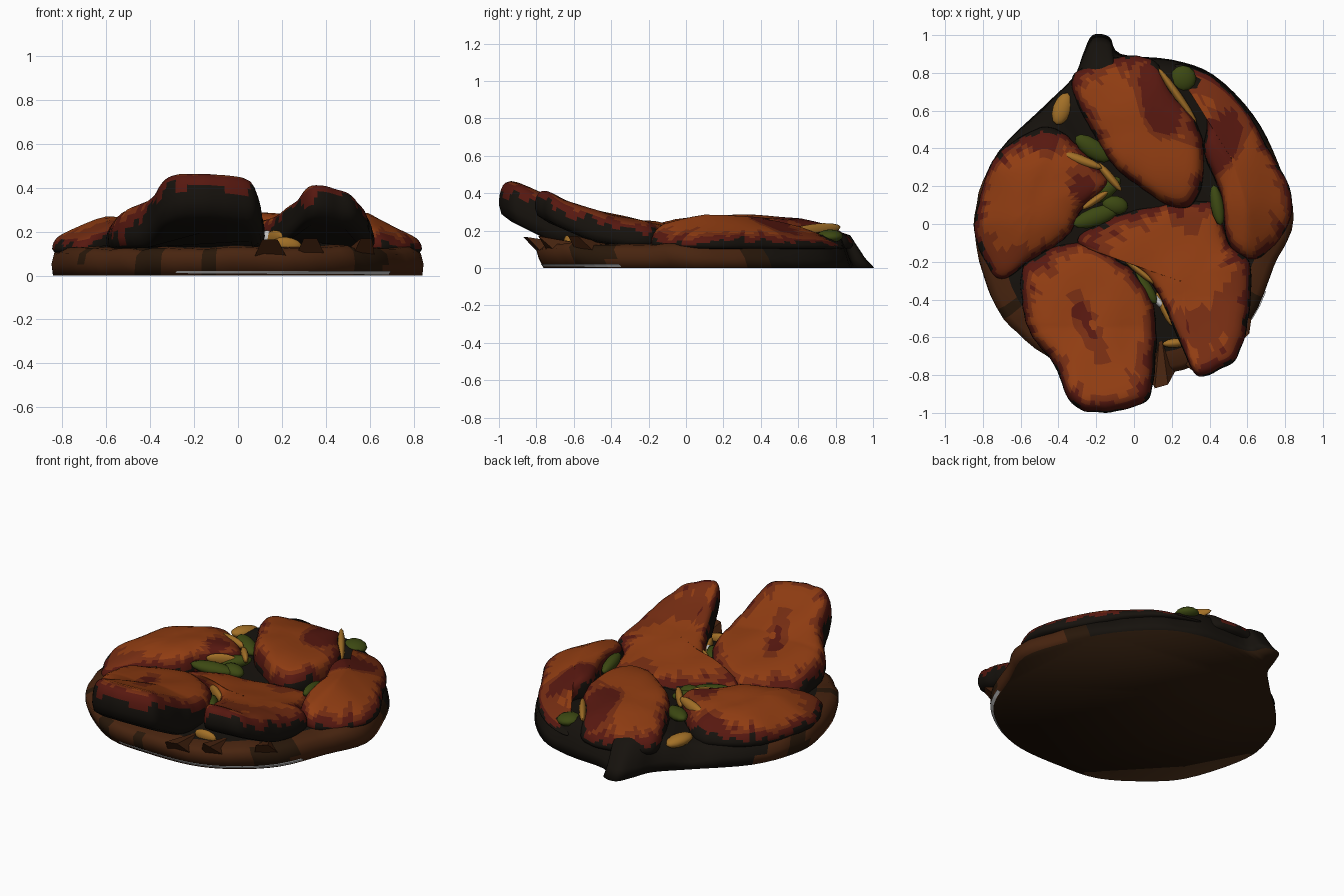
import bpy, bmesh, math
from mathutils import Vector, noise

if "Cube" in bpy.data.objects:
    bpy.data.objects.remove(bpy.data.objects["Cube"])


def mat(name, rgb):
    m = bpy.data.materials.new(name)
    m.diffuse_color = (*rgb, 1)
    m.use_nodes = True
    m.node_tree.nodes["Principled BSDF"].inputs["Base Color"].default_value = m.diffuse_color
    return m


GLAZE = mat("orange glaze", (0.28, 0.046, 0.006))
DEEP = mat("deep orange glaze", (0.18, 0.026, 0.006))
RED = mat("dark red glaze", (0.095, 0.009, 0.005))
CHAR = mat("char", (0.008, 0.006, 0.004))
BROWN = mat("brown sauce", (0.065, 0.018, 0.005))
UNDER = mat("dark brown", (0.022, 0.009, 0.003))
GREEN = mat("green pepper", (0.045, 0.065, 0.006))
YELLOW = mat("yellow strip", (0.36, 0.16, 0.02))
WHITE = mat("plate white", (0.55, 0.55, 0.55))


def finish(name, bm, mats, smooth=True):
    bmesh.ops.recalc_face_normals(bm, faces=bm.faces)
    for f in bm.faces:
        f.smooth = smooth
    me = bpy.data.meshes.new(name)
    bm.to_mesh(me)
    bm.free()
    for m in mats:
        me.materials.append(m)
    ob = bpy.data.objects.new(name, me)
    bpy.context.collection.objects.link(ob)
    return ob


def spline(pts, k):
    # closed Catmull-Rom through the outline points
    out, n = [], len(pts)
    for i in range(n):
        a, b, c, d = (Vector(pts[(i + j) % n]) for j in (-1, 0, 1, 2))
        for s in range(k):
            t = s / k
            out.append(0.5 * (2 * b + (c - a) * t + (2 * a - 5 * b + 4 * c - d) * t * t
                              + (3 * b - a - 3 * c + d) * t ** 3))
    return out


def lerp_table(table, v):
    if v <= table[0][0]:
        return table[0][1]
    for (a, p), (b, q) in zip(table, table[1:]):
        if v <= b:
            return p + (q - p) * (v - a) / (b - a)
    return table[-1][1]


def loft(bm, rings):
    # bridges rings, returns vertices and the faces per band
    vs = [[bm.verts.new(p) for p in r] for r in rings]
    n = len(vs[0])
    bands = [[bm.faces.new((a[i], a[(i + 1) % n], b[(i + 1) % n], b[i])) for i in range(n)]
             for a, b in zip(vs, vs[1:])]
    return vs, bands


# (scale, share of height) from underside to crown
PROFILE = [(0.85, 0), (0.97, 0.06), (1, 0.25), (0.995, 0.42), (0.98, 0.57), (0.955, 0.7), (0.92, 0.8),
           (0.87, 0.88), (0.8, 0.93), (0.7, 0.965), (0.58, 0.985), (0.45, 1), (0.3, 1.01),
           (0.16, 1.015), (0.06, 1.015)]


def chunk(name, pts, top, low, droop=0.0, k=7):
    # droop lowers the crown towards the rim of the whole pile
    line = spline(pts, k)
    c = sum(line, Vector((0, 0))) / len(line)
    rings = []
    for s, h in PROFILE:
        ring = []
        for p in line:
            ang = math.atan2(p.y - c.y, p.x - c.x)
            rib = noise.noise((math.cos(ang) * 6 + c.x * 9, math.sin(ang) * 6, s))
            q = c + (p - c) * s * (1 + 0.02 * rib * s)
            lump = noise.noise((q.x * 5, q.y * 4, c.x * 8)) * 0.018 * min(1, h * 1.5)
            zb, zt = lerp_table(low, q.y), lerp_table(top, q.y)
            zt -= droop * max(0, q.length - 0.6)
            ring.append((q.x, q.y, zb + max(.03, zt - zb) * h + lump))
        rings.append(ring)
    bm = bmesh.new()
    vs, bands = loft(bm, rings)
    bm.faces.new(vs[0]).material_index = 3
    bm.faces.new(vs[-1])
    # streaked colour: char at the rim, then red, then orange with dark patches
    for i, band in enumerate(bands):
        for f in band:
            m = f.calc_center_median()
            ang = math.atan2(m.y - c.y, m.x - c.x)
            streak = noise.noise((math.cos(ang) * 7, math.sin(ang) * 7, c.x * 10))
            patch = noise.noise((m.x * 4, m.y * 3 + 7, c.x * 10))
            v = i + 3.4 * streak + 3.2 * patch
            f.material_index = 3 if v < 3 else 2 if v < 5.6 else 1 if v < 7.2 else 0
            if i > 5 and patch < -0.22:
                f.material_index = 1 if patch > -0.33 else 2
    return finish(name, bm, [GLAZE, DEEP, RED, CHAR])


flat = [(-1, 0.1), (1, 0.1)]
chunk("front_left_piece",
      [(-.59, -.24), (-.45, -.13), (-.25, -.1), (-.1, -.18), (.03, -.28), (.1, -.42), (.12, -.62),
       (.1, -.85), (.05, -.95), (-.15, -1), (-.33, -.95), (-.42, -.75), (-.55, -.58), (-.59, -.42)],
      [(-1, .52), (-.8, .42), (-.55, .315), (-.3, .27), (-.1, .23)],
      [(-1, .28), (-.7, .13), (-.4, .11)])
chunk("front_right_piece",
      [(-.3, -.1), (-.13, .03), (.13, .1), (.42, .11), (.5, -.1), (.61, -.2), (.61, -.48), (.55, -.7),
       (.45, -.77), (.33, -.8), (.23, -.6), (.11, -.34), (-.04, -.2)],
      [(-.8, .48), (-.65, .37), (-.4, .28), (-.15, .24), (.1, .19)],
      [(-.8, .27), (-.5, .14), (-.3, .11)])
chunk("back_centre_piece",
      [(-.33, .72), (-.27, .83), (-.05, .89), (.11, .86), (.21, .7), (.34, .52), (.37, .3),
       (.33, .13), (.22, .08), (.04, .19), (-.11, .31), (-.23, .5)],
      [(.08, .29), (.5, .27), (.75, .25), (.9, .22)], flat, 0.12)
chunk("right_piece",
      [(.22, .84), (.4, .79), (.58, .62), (.71, .4), (.82, .2), (.83, .03), (.71, -.15),
       (.58, -.18), (.49, -.08), (.46, .15), (.37, .38), (.385, .55), (.3, .7)],
      [(-.2, .25), (.1, .275), (.5, .275), (.85, .25)], flat, 0.42)
chunk("left_piece",
      [(-.7, -.29), (-.55, -.2), (-.35, -.06), (-.28, .07), (-.14, .2), (-.16, .28), (-.28, .4),
       (-.4, .5), (-.52, .5), (-.73, .36), (-.82, .12), (-.845, -.03), (-.79, -.2)],
      [(-.3, .23), (0, .27), (.3, .27), (.5, .22)], flat, 0.35)

# sauce base: flares out at the front, leans in and rises at the back
outline = spline([(-.22, 1), (-.13, .99), (-.07, .9), (.2, .87), (.42, .79), (.63, .58), (.76, .33),
                  (.84, .05), (.74, -.2), (.62, -.48), (.42, -.66), (.2, -.75), (-.1, -.76),
                  (-.35, -.73), (-.58, -.58), (-.73, -.41), (-.83, -.1), (-.83, .12),
                  (-.72, .38), (-.47, .63), (-.32, .78), (-.27, .9)], 4)
rings = []
for s, z, shift in [(1, 0, 0), (1.005, .05, -.02), (.99, .1, -.045), (.94, .125, -.05),
                    (.85, .13, -.04), (.5, .15, 0)]:
    ring = []
    for p in outline:
        n = noise.noise((p.x * 7, p.y * 7, 3))
        # the back tab leans in as it rises and stays low at its tip
        tab = max(0, p.length - .9) if p.y > .85 else 0
        back = max(0, min(.9, p.y) - .55) * .2 if z > .05 and s > .8 else 0
        t = s + (.015 * n if z else 0) - tab * z * 6
        ring.append((max(-.85, min(.85, p.x * t)), p.y * t + shift, z + (back + .02 * n if z else 0)))
    rings.append(ring)
bm = bmesh.new()
vs, bands = loft(bm, rings)
bm.faces.new(vs[0]).material_index = 2
bm.faces.new(vs[-1]).material_index = 1
for i, band in enumerate(bands):
    for f in band:
        m = f.calc_center_median()
        if i > 3 or m.y > .35 + .3 * noise.noise(m * 6):
            f.material_index = 1
        elif noise.noise((m.x * 6, m.y * 6, 1)) < -.2:
            f.material_index = 2
finish("sauce_base", bm, [BROWN, CHAR, UNDER])

# plate sliver under the front right edge
bm = bmesh.new()
edge = [p for p in outline if p.y < -.3 and p.x > -.3]
vs, bands = loft(bm, [[(p.x, p.y, .004) for p in edge],
                      [(p.x + .012, p.y - .015, .022) for p in edge]])
for r in vs:
    bm.faces.new(r)
finish("plate_edge", bm, [WHITE], False)


# pointed folds rising at the front rim
def fold(name, base_l, base_r, tip_l, tip_r, inner):
    bm = bmesh.new()
    l, r, a, b, c = (bm.verts.new(p) for p in (base_l, base_r, tip_l, tip_r, inner))
    for f in ((l, r, b, a), (a, b, c), (l, a, c), (r, c, b), (l, c, r)):
        bm.faces.new(f)
    finish(name, bm, [BROWN], False)


fold("front_fold_1", (.05, -.74, .03), (.25, -.72, .03), (.11, -.87, .165), (.18, -.85, .165), (.14, -.55, .12))
fold("front_fold_2", (.24, -.71, .04), (.42, -.64, .04), (.3, -.77, .17), (.36, -.79, .17), (.32, -.5, .12))
fold("front_fold_3", (.5, -.56, .04), (.63, -.44, .04), (.56, -.63, .17), (.61, -.58, .17), (.5, -.4, .12))


# vegetable bits in the gaps
def bit(name, loc, size, turn, m, tilt=0):
    bm = bmesh.new()
    bmesh.ops.create_uvsphere(bm, u_segments=12, v_segments=8, radius=1)
    ob = finish(name, bm, [m])
    ob.location, ob.scale = loc, size
    ob.rotation_euler = (0, math.radians(tilt), math.radians(turn))


greens = [(-.22, .4, .19, .11, .05, -35), (-.15, .18, .19, .1, .045, 40), (-.2, .04, .19, .13, .05, 20),
          (.44, .1, .21, .11, .035, -80), (.26, .77, .17, .07, .07, 0), (.06, -.34, .19, .1, .035, -55),
          (-.1, .1, .18, .07, .05, -10)]
yellows = [(-.38, .61, .15, .09, .05, 70), (-.29, .34, .22, .13, .028, -20), (.23, .68, .2, .18, .022, -55),
           (.02, -.24, .2, .13, .02, -40), (.22, -.63, .14, .07, .025, 5), (-.13, .25, .21, .1, .022, -50),
           (-.2, .13, .21, .09, .02, 35), (.16, -.45, .17, .1, .02, -65)]
whites = [(-.66, -.42, .09, .06, .03, -50), (.13, -.41, .17, .05, .02, -50)]
for label, group, m in (("green_pepper", greens, GREEN), ("yellow_strip", yellows, YELLOW),
                        ("white_bit", whites, WHITE)):
    for i, (x, y, z, a, b, turn) in enumerate(group):
        bit(f"{label}_{i + 1}", (x, y, z), (a, b, .035), turn, m, (-1) ** i * 6)
